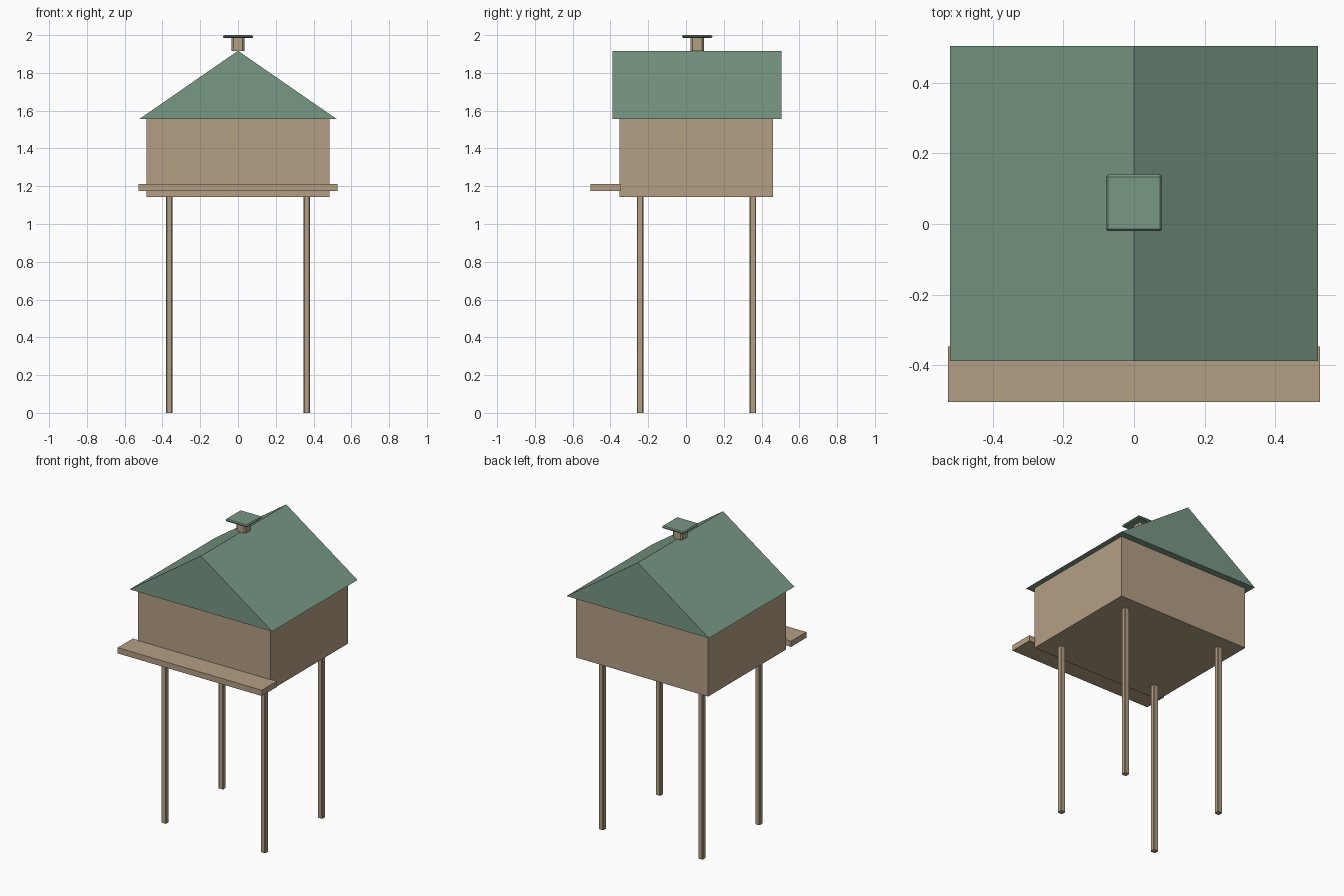
import bpy
import bmesh

cube = bpy.data.objects.get("Cube")
if cube:
    bpy.data.objects.remove(cube, do_unlink=True)


def material(name, colour):
    mat = bpy.data.materials.new(name)
    mat.use_nodes = True
    mat.diffuse_color = (*colour, 1)
    mat.node_tree.nodes["Principled BSDF"].inputs["Base Color"].default_value = (*colour, 1)
    return mat


wood = material("tan_wood", (0.456, 0.347, 0.231))
green = material("muted_green", (0.188, 0.314, 0.231))


def add_object(name, bm, mat):
    bmesh.ops.recalc_face_normals(bm, faces=bm.faces)
    mesh = bpy.data.meshes.new(name)
    bm.to_mesh(mesh)
    bm.free()
    mesh.materials.append(mat)
    obj = bpy.data.objects.new(name, mesh)
    bpy.context.collection.objects.link(obj)
    return obj


def box(name, low, high, mat, chamfer=0, upright_only=False):
    """Box between two corners, with optional chamfered edges."""
    bm = bmesh.new()
    bmesh.ops.create_cube(bm, size=1)
    for v in bm.verts:
        v.co = [(a + b) / 2 + c * (b - a) for a, b, c in zip(low, high, v.co)]
    if chamfer:
        edges = [e for e in bm.edges if not upright_only
                 or abs(e.verts[0].co.z - e.verts[1].co.z) > 0.001]
        bmesh.ops.bevel(bm, geom=edges, offset=chamfer, segments=1,
                        profile=0.5, affect='EDGES')
    return add_object(name, bm, mat)


# Cabin and front landing board
box("cabin", (-0.485, -0.352, 1.143), (0.485, 0.461, 1.556), wood)
box("front_ledge", (-0.528, -0.505, 1.175), (0.528, -0.347, 1.213), wood)

# Solid gabled roof, ridge running front to back
bm = bmesh.new()
profile = [(-0.522, 1.556), (0.522, 1.556), (0, 1.917)]
gable = bm.faces.new([bm.verts.new((x, -0.388, z)) for x, z in profile])
extruded = bmesh.ops.extrude_face_region(bm, geom=[gable], use_keep_orig=True)
back = [v for v in extruded["geom"] if isinstance(v, bmesh.types.BMVert)]
bmesh.ops.translate(bm, verts=back, vec=(0, 0.893, 0))
add_object("roof", bm, green)

# Four stilts
half = 0.017
for side, x in (("right", -0.364), ("left", 0.364)):
    for end, y in (("front", -0.243), ("back", 0.354)):
        box(f"{end}_{side}_stilt", (x - half, y - half, 0),
            (x + half, y + half, 1.145), wood, 0.004, True)

# Vent post on the ridge with a flat cap
box("vent_post", (-0.035, 0.025, 1.917), (0.035, 0.095, 1.99), wood, 0.01, True)
box("vent_cap", (-0.08, -0.02, 1.984), (0.08, 0.14, 2.0), green, 0.006)
